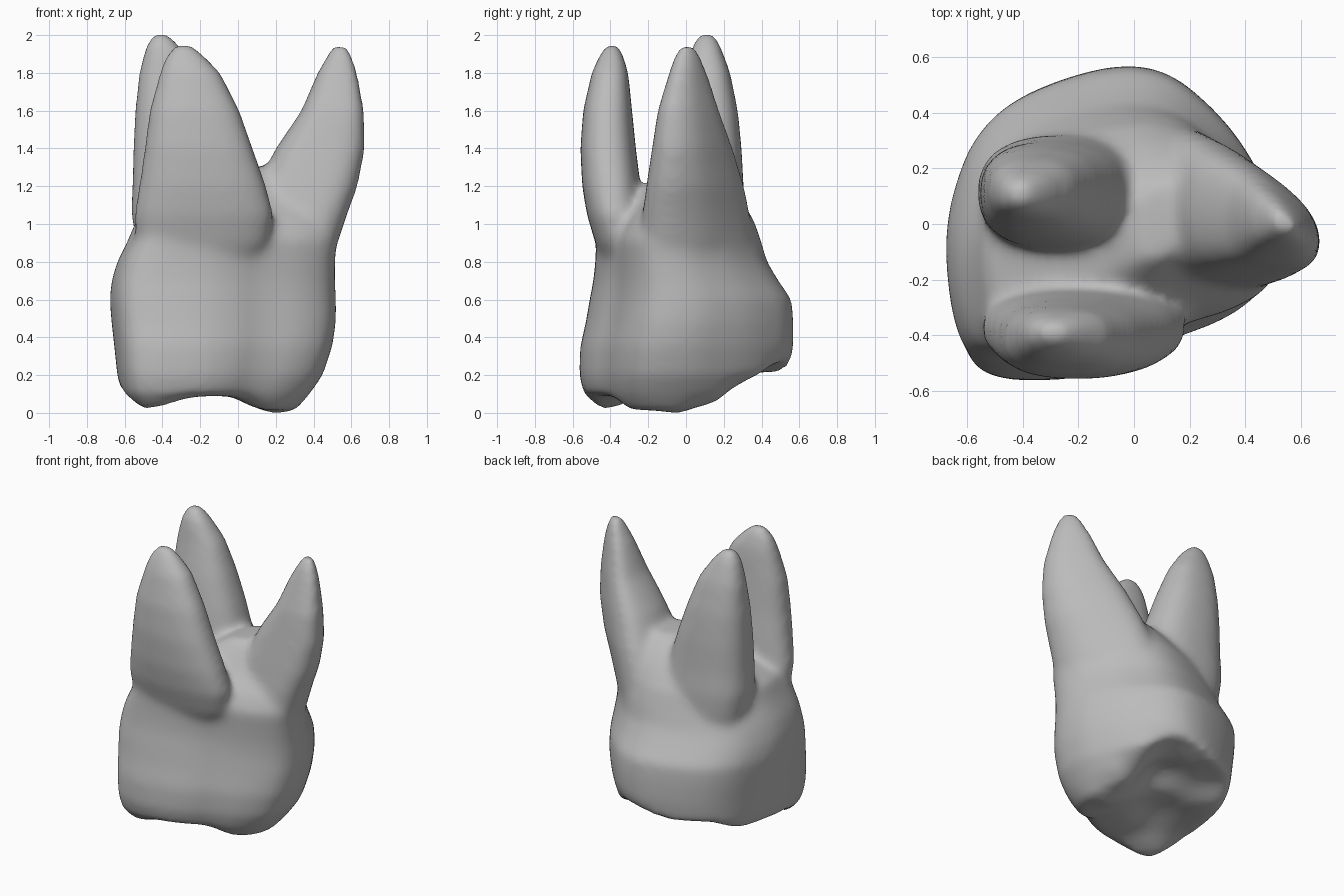
import bpy, bmesh
from mathutils import Vector
from math import cos, sin, tau, copysign

old = bpy.data.objects.get("Cube")
if old:
    bpy.data.objects.remove(old, do_unlink=True)

grey = bpy.data.materials.new("matte grey")
grey.use_nodes = True
colour = (0.5, 0.5, 0.5, 1)
grey.diffuse_color = colour
grey.node_tree.nodes["Principled BSDF"].inputs["Base Color"].default_value = colour


def rounded(points):
    """Cut the corners of a closed outline, then fit it to the -1..1 square."""
    for _ in range(2):
        cut = []
        for i, p in enumerate(points):
            a, b = Vector(p), Vector(points[(i + 1) % len(points)])
            cut += [a.lerp(b, 0.25), a.lerp(b, 0.75)]
        points = cut
    xs, ys = [p[0] for p in points], [p[1] for p in points]

    def fit(v, vals):
        return 2 * (v - min(vals)) / (max(vals) - min(vals)) - 1
    return [(fit(x, xs), fit(y, ys)) for x, y in points]


# Chewing surface: cusp tips, grooves and rim heights
CUSPS = [(.2, -.04, -.015), (.18, -.24, .01), (.24, .1, .03), (-.53, -.46, .01), (-.47, .1, .12),
         (.06, .5, .27), (-.05, .2, .26), (-.1, -.32, .09), (-.62, -.12, .12),
         (.36, .28, .19), (-.36, .38, .22), (-.25, -.05, .17)]


def biting_height(x, y):
    total = weight = 0
    for cx, cy, cz in CUSPS:
        w = 1 / ((x - cx) ** 2 + (y - cy) ** 2 + 0.006) ** 1.5
        total += w * cz
        weight += w
    return total / weight


def loft(bm, outline, rows, floor=None):
    """Skin rings given as (z, x min, x max, y min, y max), top to bottom."""
    rings = []
    for z, x0, x1, y0, y1 in rows:
        ring = []
        for u, v in outline:
            x = (x0 + x1 + u * (x1 - x0)) / 2
            y = (y0 + y1 + v * (y1 - y0)) / 2
            ring.append(bm.verts.new((x, y, max(z, floor(x, y)) if floor else z)))
        rings.append(ring)
    n = len(outline)
    for a, b in zip(rings, rings[1:]):
        for i in range(n):
            j = (i + 1) % n
            bm.faces.new((a[i], b[i], b[j], a[j]))
    bm.faces.new(rings[0])
    bm.faces.new(rings[-1][::-1])


def bulge(v):
    return copysign(abs(v) ** 0.82, v)


bm = bmesh.new()
oval = [(bulge(cos(tau * i / 40)), bulge(sin(tau * i / 40))) for i in range(40)]

# Crown, rising into the saddle where the roots part
crown = rounded([(-.67, -.12), (-.63, -.45), (-.54, -.57), (-.2, -.57), (0, -.51),
                 (.13, -.43), (.37, -.35), (.52, -.22), (.53, .02), (.42, .25),
                 (.31, .4), (.13, .56), (-.08, .58), (-.4, .47), (-.56, .32), (-.64, .1)])
rows = [(1.3, .02, .2, -.13, .15), (1.22, -.12, .32, -.2, .23), (1.12, -.36, .42, -.3, .3),
        (1.02, -.54, .5, -.41, .36), (.92, -.58, .525, -.475, .395),
        (.8, -.64, .515, -.48, .43), (.7, -.67, .515, -.49, .49), (.6, -.68, .52, -.51, .56),
        (.48, -.67, .52, -.53, .57), (.35, -.655, .5, -.56, .57), (.2, -.64, .45, -.565, .55),
        (.1, -.62, .38, -.54, .5)]
for s in (.9, .75, .6, .45, .3, .15, .02):
    rows.append((-.1, -.1 - .5 * s, -.1 + .45 * s, -.02 - .5 * s, -.02 + .48 * s))
loft(bm, crown, rows, biting_height)

# Front root
loft(bm, oval, [
    (1.955, -.33, -.25, -.42, -.36), (1.89, -.385, -.175, -.46, -.33), (1.8, -.415, -.09, -.5, -.305),
    (1.6, -.47, .01, -.545, -.285), (1.4, -.495, .08, -.56, -.265), (1.2, -.525, .15, -.55, -.24),
    (1.05, -.55, .19, -.525, -.23), (.9, -.54, .16, -.48, -.23), (.75, -.5, .05, -.42, -.23)])

# Back root
loft(bm, oval, [
    (2.01, -.45, -.37, .07, .15), (1.94, -.49, -.305, .03, .185), (1.8, -.525, -.21, .005, .235),
    (1.6, -.545, -.13, -.04, .275), (1.4, -.555, -.06, -.07, .295), (1.2, -.56, 0, -.09, .305),
    (1.05, -.565, .03, -.09, .32), (.9, -.54, .05, -.08, .32), (.75, -.5, .05, -.08, .3)])

# Side root, wedge shaped in section
wedge = rounded([(1, -.6), (.7, -1), (0, -1), (-.8, -.85), (-1, 0),
                 (-.8, .9), (-.3, 1), (.4, .5), (.85, 0)])
loft(bm, wedge, [
    (1.945, .5, .58, -.03, .05), (1.88, .465, .61, -.065, .085), (1.8, .42, .635, -.09, .115),
    (1.6, .335, .67, -.15, .18), (1.4, .2, .675, -.18, .25), (1.2, .1, .635, -.21, .31),
    (1.05, .05, .58, -.23, .34), (.9, .02, .53, -.24, .36), (.75, 0, .46, -.22, .32)])

bmesh.ops.recalc_face_normals(bm, faces=bm.faces)
mesh = bpy.data.meshes.new("molar")
bm.to_mesh(mesh)
bm.free()
mesh.materials.append(grey)
molar = bpy.data.objects.new("molar", mesh)
bpy.context.collection.objects.link(molar)

# Fuse crown and roots into one soft skin
fuse = molar.modifiers.new("fuse", 'REMESH')
fuse.mode = 'VOXEL'
fuse.voxel_size = 0.02
fuse.use_smooth_shade = True
soften = molar.modifiers.new("soften", 'SMOOTH')
soften.factor = 0.5
soften.iterations = 26
